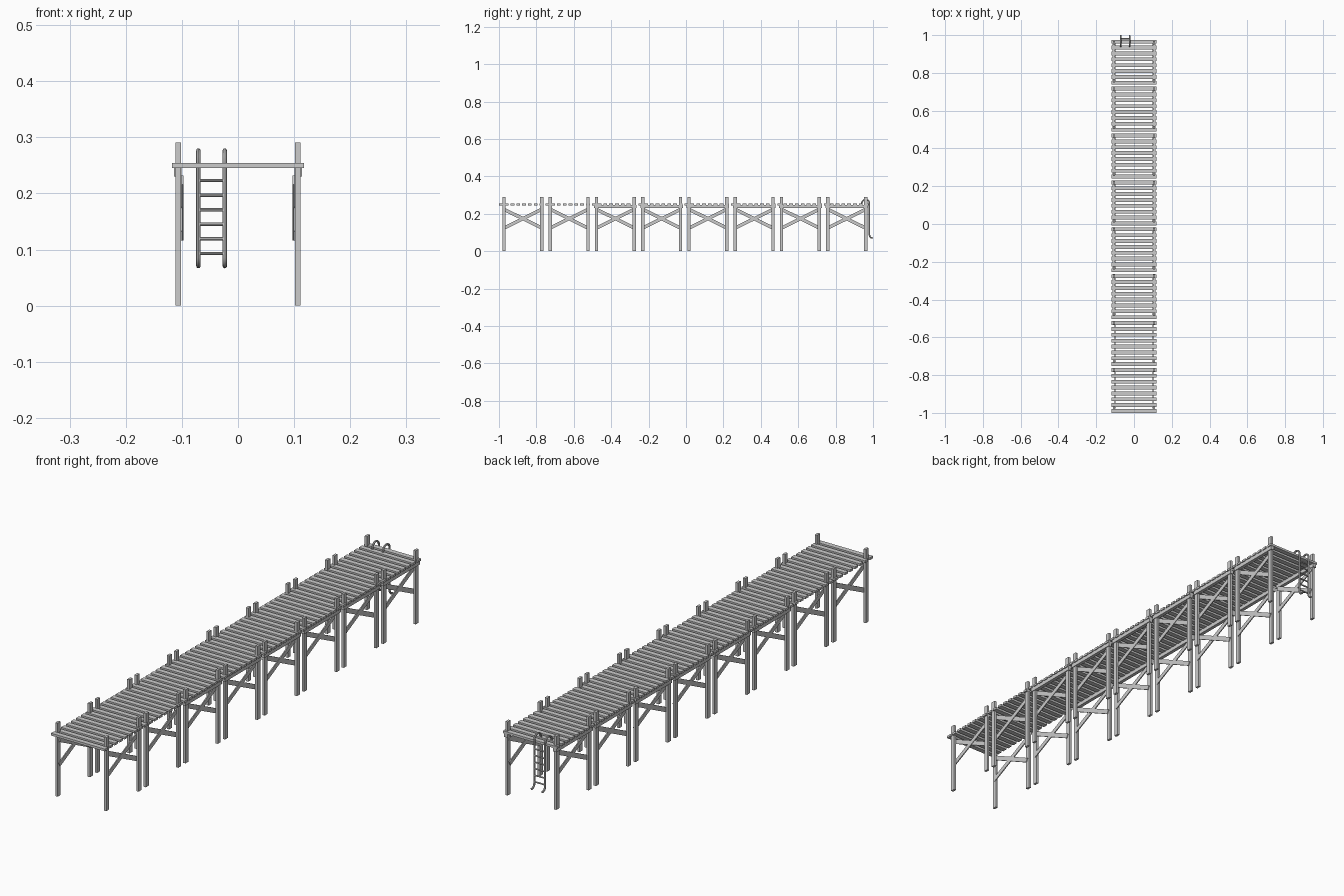
import bpy, math
from mathutils import Vector

if "Cube" in bpy.data.objects:
    bpy.data.objects.remove(bpy.data.objects["Cube"])

PITCH, SPAN, START, BAYS = 0.2473, 0.202, -0.973, 8


def box(name, center, size, rot_x=0.0):
    bpy.ops.mesh.primitive_cube_add(size=1, location=center, rotation=(rot_x, 0, 0))
    ob = bpy.context.object
    ob.name = name
    ob.scale = size
    bpy.ops.object.transform_apply(location=False, rotation=False, scale=True)
    return ob


def rod(name, points, radius):
    # round tube along a path
    cu = bpy.data.curves.new(name, 'CURVE')
    cu.dimensions = '3D'
    cu.bevel_depth = radius
    cu.bevel_resolution = 2
    cu.use_fill_caps = True
    sp = cu.splines.new('POLY')
    sp.points.add(len(points) - 1)
    for p, co in zip(sp.points, points):
        p.co = (*co, 1)
    ob = bpy.data.objects.new(name, cu)
    bpy.context.collection.objects.link(ob)
    bpy.ops.object.select_all(action='DESELECT')
    ob.select_set(True)
    bpy.context.view_layer.objects.active = ob
    bpy.ops.object.convert(target='MESH')
    bpy.ops.object.shade_smooth_by_angle()
    return bpy.context.object


# deck planks
for i in range(64):
    y = -0.99 + i * (0.965 + 0.99) / 63
    box("deck_plank", (0, y, 0.2495), (0.236, 0.02, 0.009))

# trestle bays: two posts, crossed braces and an edge beam on each side
for b in range(BAYS):
    y0 = START + b * PITCH
    mid = y0 + SPAN / 2
    for s in (-1, 1):
        for y in (y0, y0 + SPAN):
            box("post", (s * 0.1065, y, 0.1455), (0.01, 0.018, 0.291))
        dy, dz = SPAN, 0.1
        for d in (-1, 1):
            box("cross_brace", (s * (0.1 + 0.001 * d), mid, 0.174),
                (0.004, math.hypot(dy, dz), 0.018), d * math.atan2(dz, dy))
        if b >= 2:
            box("edge_beam", (s * 0.1075, mid, 0.239), (0.014, 0.228, 0.018))

# ladder rails: hooked over the deck end, kicked out at the foot
yc, r = 0.9605, 0.0205
profile = [(yc - r, 0.247)]
profile += [(yc - r * math.cos(math.pi * k / 12), 0.256 + r * math.sin(math.pi * k / 12))
            for k in range(13)]
profile += [(0.981 + 0.015 * (1 - math.cos(math.pi / 2 * k / 5)),
             0.086 - 0.015 * math.sin(math.pi / 2 * k / 5)) for k in range(6)]
profile.append((0.999, 0.0705))
for x in (-0.0705, -0.0235):
    rod("ladder_rail", [(x, y, z) for y, z in profile], 0.004)

# ladder rungs
for k in range(6):
    z = 0.093 + k * 0.026
    rod("ladder_rung", [(-0.0705, 0.981, z), (-0.0235, 0.981, z)], 0.003)
